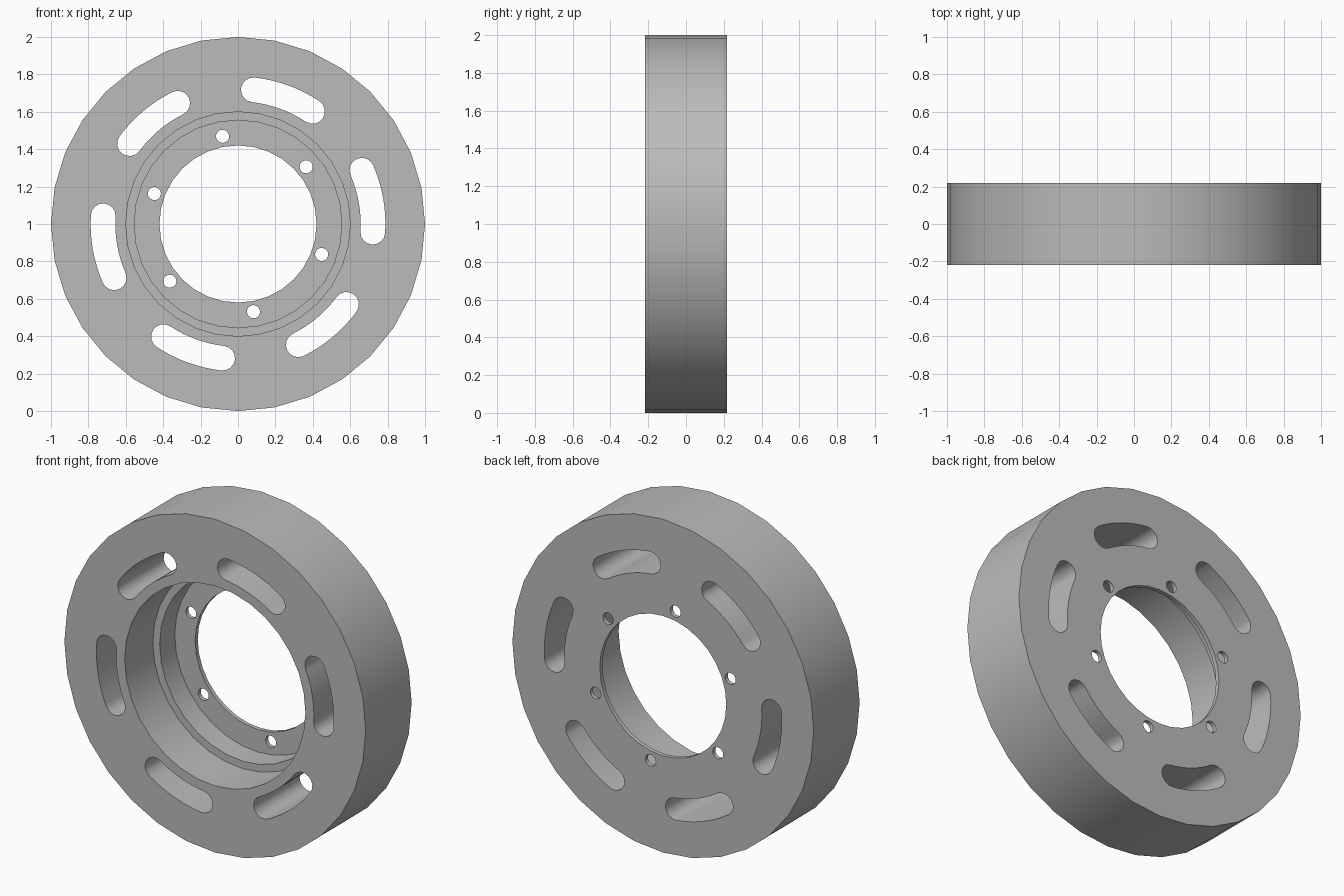
import bpy
import bmesh
from math import sin, cos, pi, radians
from mathutils import Vector

cube = bpy.data.objects.get("Cube")
if cube:
    bpy.data.objects.remove(cube, do_unlink=True)

HALF = 0.218          # half thickness of the disc
SIDES = 32
CENTRE = Vector((0, 0, 1))

metal = bpy.data.materials.new("plain grey metal")
metal.use_nodes = True
grey = (0.5, 0.5, 0.5, 1)
metal.diffuse_color = grey
metal.node_tree.nodes["Principled BSDF"].inputs["Base Color"].default_value = grey


def polar(r, a, y=0.0):
    return Vector((r * cos(a), y, r * sin(a))) + CENTRE


def make_object(name, bm):
    bmesh.ops.recalc_face_normals(bm, faces=bm.faces)
    mesh = bpy.data.meshes.new(name)
    bm.to_mesh(mesh)
    bm.free()
    mesh.materials.append(metal)
    obj = bpy.data.objects.new(name, mesh)
    bpy.context.collection.objects.link(obj)
    return obj


def lathe(name, profile):
    """Turn a closed (radius, y) profile round the disc axis."""
    bm = bmesh.new()
    rings = [[bm.verts.new(polar(r, 2 * pi * i / SIDES, y)) for r, y in profile]
             for i in range(SIDES)]
    n = len(profile)
    for i in range(SIDES):
        a, b = rings[i], rings[(i + 1) % SIDES]
        for j in range(n):
            k = (j + 1) % n
            bm.faces.new((a[j], a[k], b[k], b[j]))
    return make_object(name, bm)


def add_prism(bm, outline):
    """Add an outline extruded right through the disc thickness."""
    face = bm.faces.new([bm.verts.new(p - Vector((0, 0.5, 0))) for p in outline])
    ext = bmesh.ops.extrude_face_region(bm, geom=[face])["geom"]
    moved = [v for v in ext if isinstance(v, bmesh.types.BMVert)]
    bmesh.ops.translate(bm, verts=moved, vec=(0, 1, 0))


def slot_outline(mid, r=0.722, half_width=0.066, half_span=radians(13.5), steps=8):
    """Curved slot with rounded ends."""
    start, end = mid - half_span, mid + half_span
    t = [i / steps for i in range(steps + 1)]
    pts = [polar(r + half_width, start + (end - start) * s) for s in t]
    cap = polar(r, end)
    pts += [cap + polar(half_width, end + pi * s) - CENTRE for s in t[1:-1]]
    pts += [polar(r - half_width, end + (start - end) * s) for s in t]
    cap = polar(r, start)
    pts += [cap + polar(half_width, start + pi + pi * s) - CENTRE for s in t[1:-1]]
    return pts


def hole_outline(mid, r=0.476, radius=0.035, sides=20):
    return [polar(r, mid) + polar(radius, 2 * pi * i / sides) - CENTRE
            for i in range(sides)]


# Disc body: stepped bore open to the front, thin mounting web at the back
disc = lathe("wheel_disc", [
    (1.0, -HALF), (1.0, HALF), (0.42, HALF), (0.42, HALF - 0.025),
    (0.555, HALF - 0.025), (0.555, 0.05), (0.6, 0.05), (0.6, -HALF)])

# Six curved slots and six bolt holes, cut right through
bm = bmesh.new()
for i in range(6):
    add_prism(bm, slot_outline(radians(10 + 60 * i)))
    add_prism(bm, hole_outline(radians(40 + 60 * i)))
cutter = make_object("slot_and_hole_cutter", bm)
cutter.hide_render = True

cut = disc.modifiers.new("slots_and_holes", 'BOOLEAN')
cut.operation = 'DIFFERENCE'
cut.solver = 'EXACT'
cut.object = cutter

bpy.ops.object.select_all(action='DESELECT')
disc.select_set(True)
bpy.context.view_layer.objects.active = disc
bpy.ops.object.modifier_apply(modifier=cut.name)
bpy.data.objects.remove(cutter, do_unlink=True)
bpy.ops.object.shade_smooth_by_angle(angle=radians(30))
